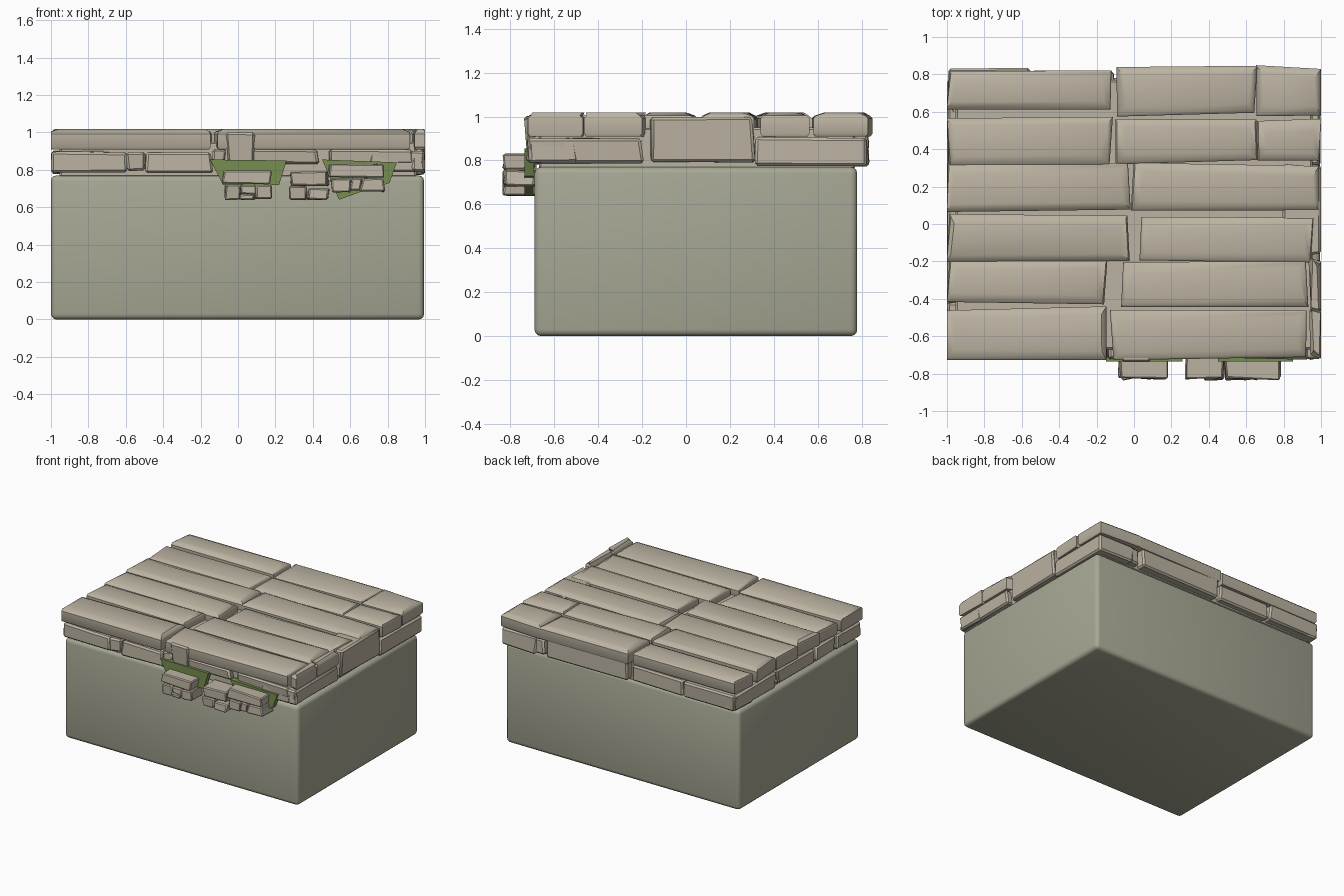
import bpy, bmesh, random
from mathutils import Vector

if "Cube" in bpy.data.objects:
    bpy.data.objects.remove(bpy.data.objects["Cube"])

random.seed(4)


def material(name, rgb):
    m = bpy.data.materials.new(name)
    m.diffuse_color = (*rgb, 1)
    m.use_nodes = True
    m.node_tree.nodes["Principled BSDF"].inputs["Base Color"].default_value = m.diffuse_color
    return m


STONE = material("stone", (0.50, 0.45, 0.36))
WALL = material("wall", (0.39, 0.39, 0.30))
MOSS = material("moss", (0.18, 0.27, 0.08))


def finish(bm, name, mat, angle=0.6):
    bmesh.ops.recalc_face_normals(bm, faces=bm.faces)
    me = bpy.data.meshes.new(name)
    bm.to_mesh(me)
    bm.free()
    ob = bpy.data.objects.new(name, me)
    bpy.context.collection.objects.link(ob)
    me.materials.append(mat)
    bpy.ops.object.select_all(action='DESELECT')
    ob.select_set(True)
    bpy.context.view_layer.objects.active = ob
    bpy.ops.object.shade_smooth_by_angle(angle=angle)
    return ob


def block(name, x, y, z, mat=STONE, bevel=0.012, jitter=0.012, segs=1):
    """Box between the given ranges with roughened corners and bevelled edges."""
    bm = bmesh.new()
    bmesh.ops.create_cube(bm, size=1)
    for v in bm.verts:
        p = [(r[0] + r[1]) / 2 + c * (r[1] - r[0]) for r, c in zip((x, y, z), v.co)]
        for i, k in enumerate((1, 1, 0.3)):
            p[i] += random.uniform(-jitter, jitter) * k
        p[0] = max(-1, min(1, p[0]))
        p[2] = min(1.02, p[2])
        v.co = p
    bmesh.ops.bevel(bm, geom=bm.edges[:], offset=bevel, segments=segs,
                    profile=0.5, affect='EDGES')
    return finish(bm, name, mat)


def slab(name, x, y, z0=0.91, z1=1.018, slope=0.05, drop=0.014):
    """Paving slab: a box whose top is crowned by gently sloping long margins."""
    bm = bmesh.new()
    x0, x1 = x
    y0, y1 = y
    r = lambda a=0.013: random.uniform(-a, a)
    s = min(slope, (x1 - x0) * 0.2)
    rings = [(0.008, 0.008, z0), (0, 0, z0 + 0.012), (0, 0, z1 - drop - 0.012),
             (0.008, 0.012, z1 - drop), (s * 0.8, s, z1)]
    corner = [(r(), r()) for _ in range(4)]
    loops = []
    for k, (ix, iy, z) in enumerate(rings):
        if k == 4:
            corner = [(a + r(0.015), b + r(0.015)) for a, b in corner]
        pts = [(x0 + ix, y0 + iy), (x1 - ix, y0 + iy), (x1 - ix, y1 - iy), (x0 + ix, y1 - iy)]
        loops.append([bm.verts.new((max(-1, min(1, p[0] + c[0])), p[1] + c[1], z))
                      for p, c in zip(pts, corner)])
    for a, b in zip(loops, loops[1:]):
        for i in range(4):
            j = (i + 1) % 4
            bm.faces.new((a[i], a[j], b[j], b[i]))
    bm.faces.new(loops[0])
    bm.faces.new(loops[-1])
    return finish(bm, name, STONE)


# Plain wall body with soft edges
block("wall_body", (-1, 0.995), (-0.69, 0.78), (0, 0.77), WALL, 0.03, 0, 3)

# Core closing the joints between the stones
block("stone_core", (-0.955, 0.955), (-0.67, 0.77), (0.76, 0.95), STONE, 0.01, 0)

# Top paving, one row of slabs after another
top = [(-1, -0.12, 0.61, 0.825), (-1, -0.12, 0.32, 0.57), (-1, -0.03, 0.07, 0.315),
       (-1, -0.03, -0.195, 0.055), (-1, -0.15, -0.43, -0.195), (-1, -0.14, -0.72, -0.45),
       (-0.09, 0.65, 0.585, 0.835), (-0.11, 0.65, 0.33, 0.57), (-0.01, 0.98, 0.085, 0.32),
       (0.03, 0.96, -0.195, 0.035), (-0.07, 0.925, -0.44, -0.195), (-0.12, 0.925, -0.72, -0.47),
       (0.66, 1, 0.575, 0.84), (0.66, 1, 0.33, 0.56),
       (0.935, 1, -0.46, -0.19), (0.935, 1, -0.71, -0.47)]
for x0, x1, y0, y1 in top:
    slab("paving_slab", (x0, x1), (y0, y1))

# Front edge course
for x0, x1, z0, z1 in [(-1, -0.59, 0.785, 0.895), (-0.50, -0.14, 0.785, 0.89),
                       (-0.59, -0.50, 0.795, 0.895), (-0.13, -0.06, 0.83, 0.91),
                       (-0.06, 0.43, 0.83, 0.91), (0.48, 0.94, 0.83, 0.91),
                       (0.93, 1.0, 0.79, 0.90)]:
    block("front_stone", (x0, x1), (-0.72, -0.5), (z0, z1))
block("front_key_stone", (-0.06, 0.09), (-0.727, -0.5), (0.82, 1.0))

# Right edge course with a tall middle stone
block("right_stone", (0.7, 0.995), (-0.72, -0.20), (0.79, 0.90))
block("right_tall_stone", (0.8, 0.995), (-0.17, 0.31), (0.79, 1.0))
block("right_stone", (0.7, 0.995), (0.32, 0.83), (0.775, 0.905))

# Left edge course
block("left_stone", (-0.995, -0.7), (-0.71, -0.42), (0.79, 0.90))
block("left_stone", (-0.995, -0.7), (-0.41, -0.17), (0.785, 0.90))
block("left_stone", (-0.995, -0.7), (-0.15, 0.30), (0.79, 0.905))
block("left_stone", (-0.995, -0.7), (0.32, 0.82), (0.78, 0.90))

# Back edge course with a tall middle stone
block("back_tall_stone", (-0.08, 0.62), (0.6, 0.83), (0.78, 0.995))
for x0, x1 in [(-0.99, -0.55), (-0.54, -0.1), (0.64, 0.80), (0.81, 0.99)]:
    block("back_stone", (x0, x1), (0.6, 0.825), (0.78, 0.90))

# Small loose bricks clinging to the front
bricks = [(-0.08, 0.175, 0.725, 0.795), (-0.07, 0.01, 0.64, 0.72), (0.01, 0.09, 0.67, 0.72),
          (0.01, 0.09, 0.64, 0.67), (0.09, 0.175, 0.645, 0.72),
          (0.28, 0.48, 0.715, 0.79), (0.28, 0.37, 0.64, 0.715), (0.37, 0.485, 0.64, 0.70),
          (0.49, 0.78, 0.76, 0.83), (0.50, 0.60, 0.68, 0.755), (0.60, 0.66, 0.69, 0.755),
          (0.66, 0.78, 0.685, 0.755)]
for x0, x1, z0, z1 in bricks:
    block("loose_brick", (x0, x1), (-0.83, -0.685), (z0, z1), bevel=0.007, jitter=0.01)

# Moss patches behind the bricks
for pts in [[(-0.15, 0.855), (0.26, 0.85), (0.22, 0.72), (-0.08, 0.72)],
            [(0.45, 0.855), (0.85, 0.84), (0.81, 0.73), (0.65, 0.68), (0.54, 0.64)]]:
    bm = bmesh.new()
    face = bm.faces.new([bm.verts.new((x, -0.735, z)) for x, z in pts])
    ext = bmesh.ops.extrude_face_region(bm, geom=[face])
    for v in ext["geom"]:
        if isinstance(v, bmesh.types.BMVert):
            v.co += Vector((0, 0.04, 0))
    finish(bm, "moss_patch", MOSS)
